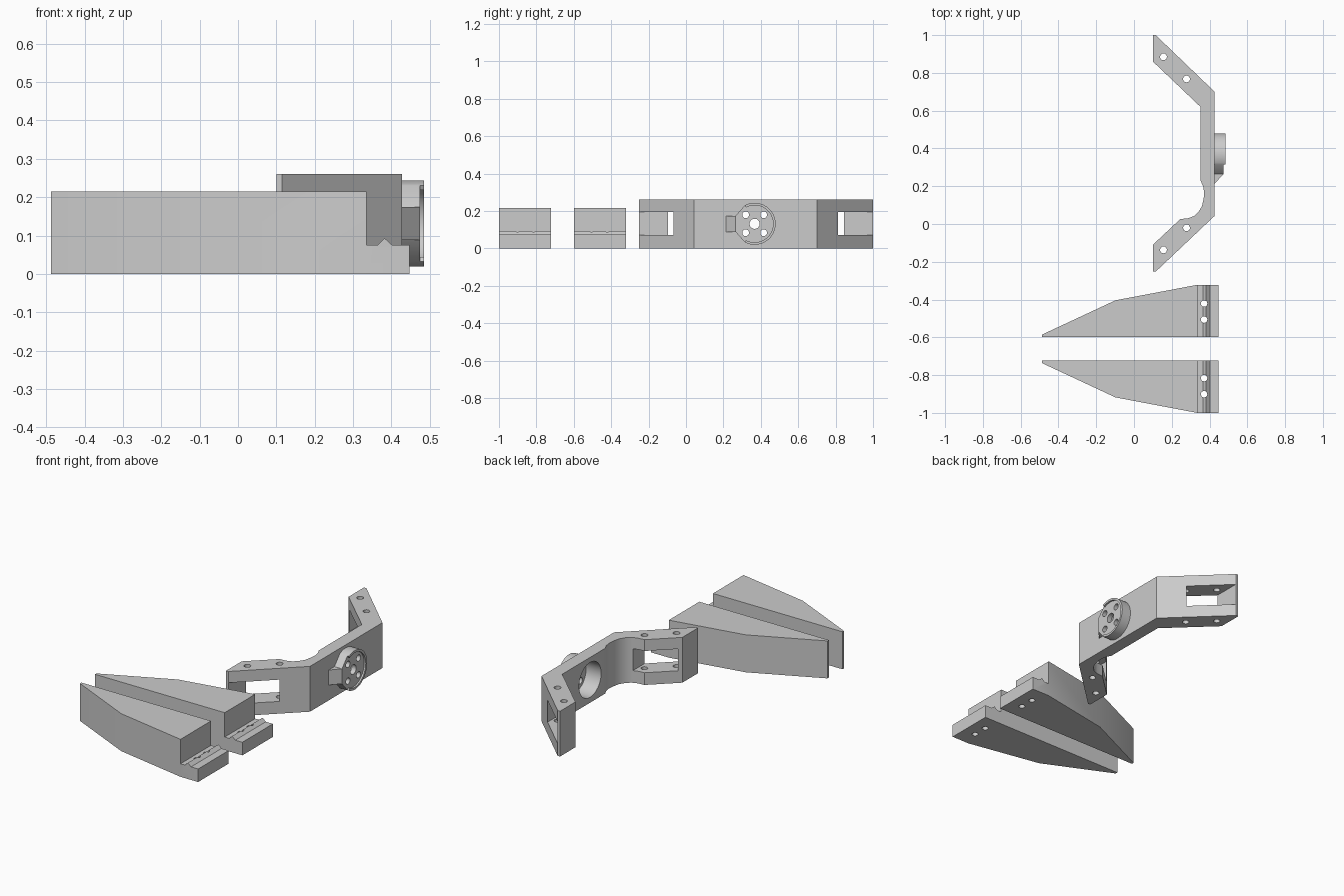
import bpy, bmesh
from math import sin, cos, pi, radians

if "Cube" in bpy.data.objects:
    bpy.data.objects.remove(bpy.data.objects["Cube"])

AXES = {'x': lambda u, v, w: (w, u, v),
        'y': lambda u, v, w: (u, w, v),
        'z': lambda u, v, w: (u, v, w)}


def prism(name, pts, axis, lo, hi):
    """Extrude a closed 2D outline along an axis."""
    bm = bmesh.new()
    place = AXES[axis]
    low = [bm.verts.new(place(u, v, lo)) for u, v in pts]
    top = [bm.verts.new(place(u, v, hi)) for u, v in pts]
    bm.faces.new(low)
    bm.faces.new(top)
    n = len(pts)
    for i in range(n):
        j = (i + 1) % n
        bm.faces.new((low[i], low[j], top[j], top[i]))
    bmesh.ops.recalc_face_normals(bm, faces=bm.faces)
    me = bpy.data.meshes.new(name)
    bm.to_mesh(me)
    bm.free()
    ob = bpy.data.objects.new(name, me)
    bpy.context.collection.objects.link(ob)
    return ob


def arc(c, r, a0, a1, n):
    return [(c[0] + r * cos(radians(a0 + (a1 - a0) * i / n)),
             c[1] + r * sin(radians(a0 + (a1 - a0) * i / n))) for i in range(n + 1)]


def circle(c, r, n=32):
    return arc(c, r, 0, 360, n)[:-1]


def rect(u0, u1, v0, v1):
    return [(u0, v0), (u1, v0), (u1, v1), (u0, v1)]


def combine(ob, tool, op='DIFFERENCE'):
    """Boolean a helper into an object, then remove the helper."""
    tool.hide_render = True
    mod = ob.modifiers.new("bool", 'BOOLEAN')
    mod.operation, mod.solver, mod.object = op, 'EXACT', tool
    bpy.context.view_layer.update()
    dg = bpy.context.evaluated_depsgraph_get()
    me = bpy.data.meshes.new_from_object(ob.evaluated_get(dg))
    ob.modifiers.clear()
    ob.data = me
    bpy.data.objects.remove(tool)


def finish(ob):
    bpy.ops.object.select_all(action='DESELECT')
    ob.select_set(True)
    bpy.context.view_layer.objects.active = ob
    bpy.ops.object.shade_smooth_by_angle(angle=radians(30))


# Bent bracket with a rounded relief on the inside of the lower arm
outline = [(0.10, -0.252), (0.115, -0.252), (0.427, 0.043), (0.427, 0.70),
           (0.115, 1.0), (0.10, 1.0), (0.10, 0.86), (0.352, 0.62),
           (0.352, 0.23), (0.366, 0.20), (0.371, 0.17), (0.369, 0.135),
           (0.36, 0.095), (0.342, 0.065), (0.318, 0.042), (0.285, 0.03),
           (0.245, 0.026), (0.10, -0.11)]
bracket = prism("bracket", outline, 'z', 0, 0.26)

# Teardrop hub with ramped tongue on the outer face
HUB = (0.367, 0.131)
drop = arc(HUB, 0.112, -118, 118, 40) + [(0.265, 0.174), (0.265, 0.088)]
combine(bracket, prism("hub", drop, 'x', 0.40, 0.475), 'UNION')
ramp = [(0.41, 0.213), (0.427, 0.213), (0.474, 0.265), (0.474, 0.30), (0.41, 0.30)]
combine(bracket, prism("ramp", ramp, 'z', 0.088, 0.174), 'UNION')
rim = arc(HUB, 0.112, -118, 118, 40) + arc(HUB, 0.099, 118, -118, 40)
combine(bracket, prism("rim", rim, 'x', 0.465, 0.485), 'UNION')

# Recess behind the hub, centre hole and four screw holes
combine(bracket, prism("recess", circle(HUB, 0.1, 48), 'x', 0.30, 0.447))
combine(bracket, prism("hole", circle(HUB, 0.027), 'x', 0.3, 0.6))
for dy in (-0.048, 0.048):
    for dz in (-0.048, 0.048):
        combine(bracket, prism("hole", circle((HUB[0] + dy, HUB[1] + dz), 0.018), 'x', 0.3, 0.6))

# Slots and pin holes in both arms
for y0, y1 in ((-0.4, 0.10), (0.60, 1.2)):
    combine(bracket, prism("slot", rect(0.116, 0.31, 0.07, 0.195), 'y', y0, y1))
for c in ((0.156, 0.885), (0.278, 0.768), (0.278, -0.02), (0.156, -0.137)):
    combine(bracket, prism("hole", circle(c, 0.018), 'z', -0.1, 0.4))
finish(bracket)

# Two mirrored jaws with a stepped, ridged mounting tongue
MID = -0.661
jaw = [(-0.488, 0.062), (0.447, 0.062), (0.447, 0.339), (0.335, 0.339),
       (-0.098, 0.257), (-0.488, 0.075)]
step = [(0.335, 0.3), (0.335, 0.075), (0.364, 0.075), (0.382, 0.093),
        (0.402, 0.075), (0.5, 0.075), (0.5, 0.3)]
for name, s in (("inner_jaw", 1), ("outer_jaw", -1)):
    ob = prism(name, [(x, MID + s * d) for x, d in jaw], 'z', 0, 0.215)
    combine(ob, prism("step", step, 'y', -1.2, 0))
    for d in (0.155, 0.24):
        combine(ob, prism("hole", circle((0.371, MID + s * d), 0.017), 'z', -0.1, 0.4))
    finish(ob)
